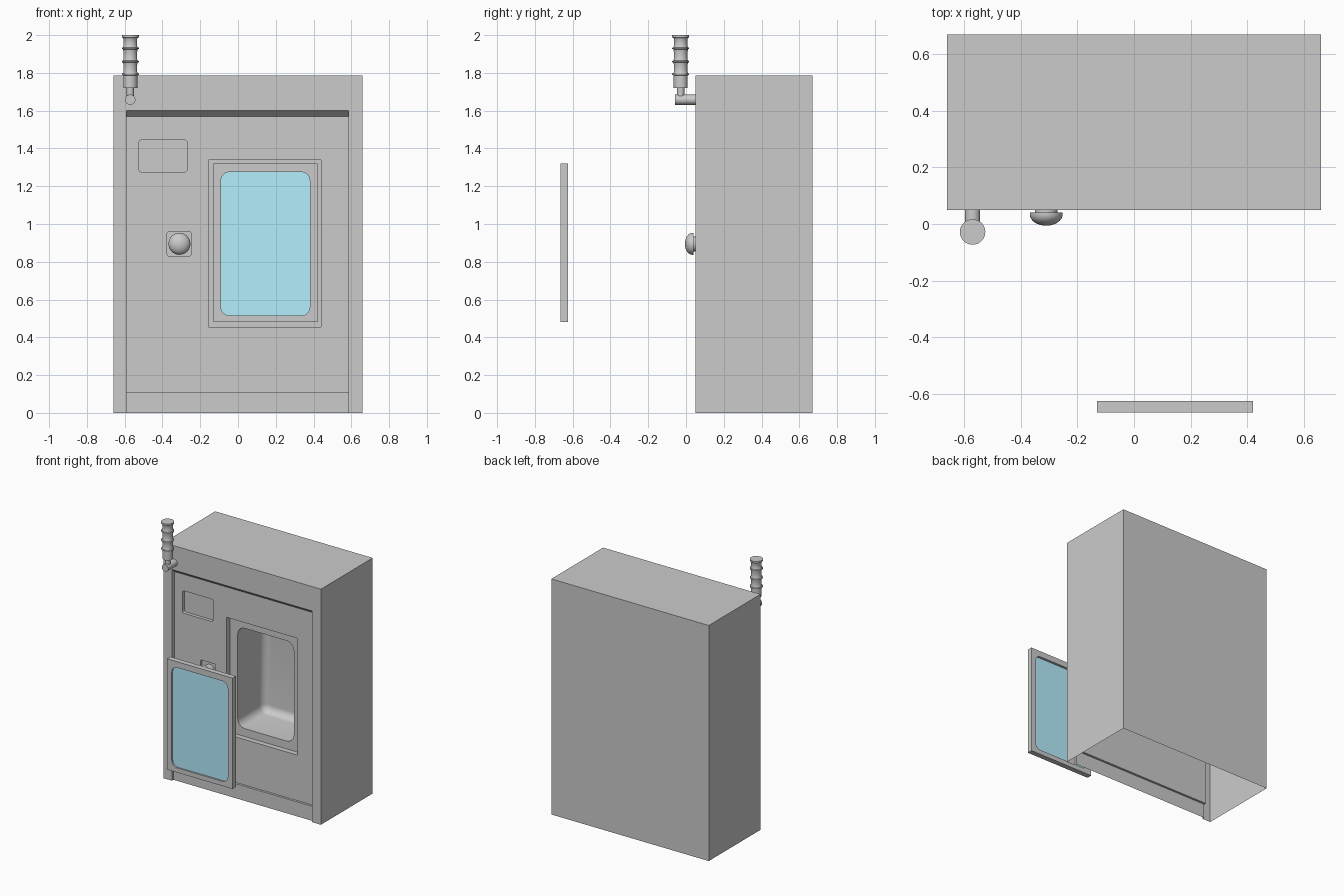
import bpy, bmesh
from math import pi, sin, cos, radians

if "Cube" in bpy.data.objects:
    bpy.data.objects.remove(bpy.data.objects["Cube"])


def finish(name, bm, angle=35):
    bmesh.ops.recalc_face_normals(bm, faces=bm.faces)
    me = bpy.data.meshes.new(name)
    bm.to_mesh(me)
    bm.free()
    ob = bpy.data.objects.new(name, me)
    bpy.context.collection.objects.link(ob)
    smooth(ob, angle)
    return ob


def smooth(ob, angle=35):
    bpy.ops.object.select_all(action='DESELECT')
    ob.select_set(True)
    bpy.context.view_layer.objects.active = ob
    bpy.ops.object.shade_smooth_by_angle(angle=radians(angle))


def rect(x0, x1, z0, z1, r=0.0, n=6):
    """Outline in the XZ plane, with rounded corners when r > 0."""
    if r == 0:
        return [(x1, z1), (x0, z1), (x0, z0), (x1, z0)]
    pts = []
    corners = [(x1 - r, z1 - r), (x0 + r, z1 - r), (x0 + r, z0 + r), (x1 - r, z0 + r)]
    for q, (cx, cz) in enumerate(corners):
        for i in range(n + 1):
            a = (q + i / n) * pi / 2
            pts.append((cx + r * cos(a), cz + r * sin(a)))
    return pts


def loft(name, sections):
    """Closed solid through (y, outline) sections."""
    bm = bmesh.new()
    loops = [[bm.verts.new((x, y, z)) for x, z in pts] for y, pts in sections]
    for a, b in zip(loops, loops[1:]):
        for i in range(len(a)):
            j = (i + 1) % len(a)
            bm.faces.new((a[i], a[j], b[j], b[i]))
    bm.faces.new(loops[0])
    bm.faces.new(loops[-1])
    return finish(name, bm)


def slab(name, y0, y1, *args):
    return loft(name, [(y0, rect(*args)), (y1, rect(*args))])


def lathe(name, profile, loc, rot_x=0.0, n=32):
    """Turned part from (radius, height) points, capped at both ends."""
    bm = bmesh.new()
    rings = [[bm.verts.new((r * cos(2 * pi * i / n), r * sin(2 * pi * i / n), h))
              for i in range(n)] for r, h in profile]
    for a, b in zip(rings, rings[1:]):
        for i in range(n):
            j = (i + 1) % n
            bm.faces.new((a[i], a[j], b[j], b[i]))
    bm.faces.new(rings[0])
    bm.faces.new(rings[-1])
    ob = finish(name, bm)
    ob.location = loc
    ob.rotation_euler.x = rot_x
    return ob


def cut(ob, cutter):
    cutter.hide_render = True
    m = ob.modifiers.new("cut", 'BOOLEAN')
    m.operation = 'DIFFERENCE'
    m.solver = 'EXACT'
    m.object = cutter
    bpy.context.view_layer.objects.active = ob
    bpy.ops.object.modifier_apply(modifier=m.name)
    bpy.data.objects.remove(cutter)


# Cabinet body
FRONT, PANEL, SEAT = 0.05, 0.085, 0.125
cabinet = slab("cabinet", FRONT, 0.67, -0.66, 0.66, 0, 1.785)

# Recessed front panel with sloped top and a kick board at the bottom
bm = bmesh.new()
profile = [(-0.05, 1.686), (PANEL, 1.57), (PANEL, 0.11),
           (0.068, 0.11), (0.068, -0.1), (-0.05, -0.1)]
face = bm.faces.new([bm.verts.new((-0.59, y, z)) for y, z in profile])
ext = bmesh.ops.extrude_face_region(bm, geom=[face])
bmesh.ops.translate(bm, vec=(1.175, 0, 0),
                    verts=[v for v in ext["geom"] if isinstance(v, bmesh.types.BMVert)])
cut(cabinet, finish("panel_cutter", bm))

# Door seat, display recess and button recess
cut(cabinet, slab("seat_cutter", 0.0, SEAT, -0.155, 0.44, 0.455, 1.34))
cut(cabinet, slab("display_cutter", 0.0, PANEL + 0.025, -0.525, -0.27, 1.275, 1.445, 0.015))
cut(cabinet, slab("button_cutter", 0.0, PANEL + 0.02, -0.375, -0.248, 0.83, 0.96, 0.012))

# Chamber with softly rounded back edges
R, BACK = 0.055, 0.44
sections = [(0.0, rect(-0.09, 0.38, 0.515, 1.275, R + 0.005))]
for i in range(8):
    a = i / 7 * pi / 2
    t = R * (1 - cos(a))
    sections.append((BACK - R + R * sin(a),
                     rect(-0.09 + t, 0.38 - t, 0.515 + t, 1.275 - t, R + 0.005 - t)))
cut(cabinet, loft("chamber_cutter", sections))

# Open underside
bm = bmesh.new()
bm.from_mesh(cabinet.data)
under = [f for f in bm.faces if all(abs(v.co.z) < 1e-4 for v in f.verts)]
bmesh.ops.delete(bm, geom=under, context='FACES')
bm.to_mesh(cabinet.data)
bm.free()
smooth(cabinet)

# Detached door frame and its glass
door = slab("door_frame", -0.665, -0.625, -0.13, 0.42, 0.48, 1.32)
cut(door, slab("door_cutter", -0.7, -0.6, -0.09, 0.38, 0.515, 1.275, 0.045))
smooth(door)
glass = slab("door_glass", -0.653, -0.643, -0.09, 0.38, 0.515, 1.275, 0.045)
blue = bpy.data.materials.new("glass_blue")
blue.diffuse_color = (0.46, 0.86, 1.0, 1)
blue.use_nodes = True
blue.node_tree.nodes["Principled BSDF"].inputs["Base Color"].default_value = blue.diffuse_color
glass.data.materials.append(blue)

# Mushroom push button
lathe("button_stem", [(0.04, 0.0), (0.04, 0.075)], (-0.31, 0.108, 0.895), pi / 2)
dome = [(0.04, 0.0), (0.058, 0.0)]
dome += [(0.058 * cos(a), 0.006 + 0.04 * sin(a)) for a in [i / 8 * pi / 2 for i in range(8)]]
dome.append((0.002, 0.046))
lathe("button_cap", dome, (-0.31, 0.04, 0.895), pi / 2)

# Signal lamp: bracket arm, neck and ringed stack
LX, LY = -0.57, -0.028
lathe("lamp_arm", [(0.027, 0.0), (0.027, 0.115)], (LX, 0.056, 1.658), pi / 2)
lathe("lamp_neck", [(0.019, 0.0), (0.019, 0.08)], (LX, LY, 1.66))
stack = [(0.037, 1.72), (0.037, 1.787)]
for z in (1.793, 1.86, 1.93):
    stack += [(0.039, z - 0.005), (0.045, z - 0.003), (0.045, z + 0.003),
              (0.039, z + 0.005), (0.036, z + 0.012), (0.036, z + 0.05)]
stack += [(0.039, 1.985), (0.045, 1.988), (0.045, 2.0)]
lathe("lamp_stack", stack, (LX, LY, 0))
